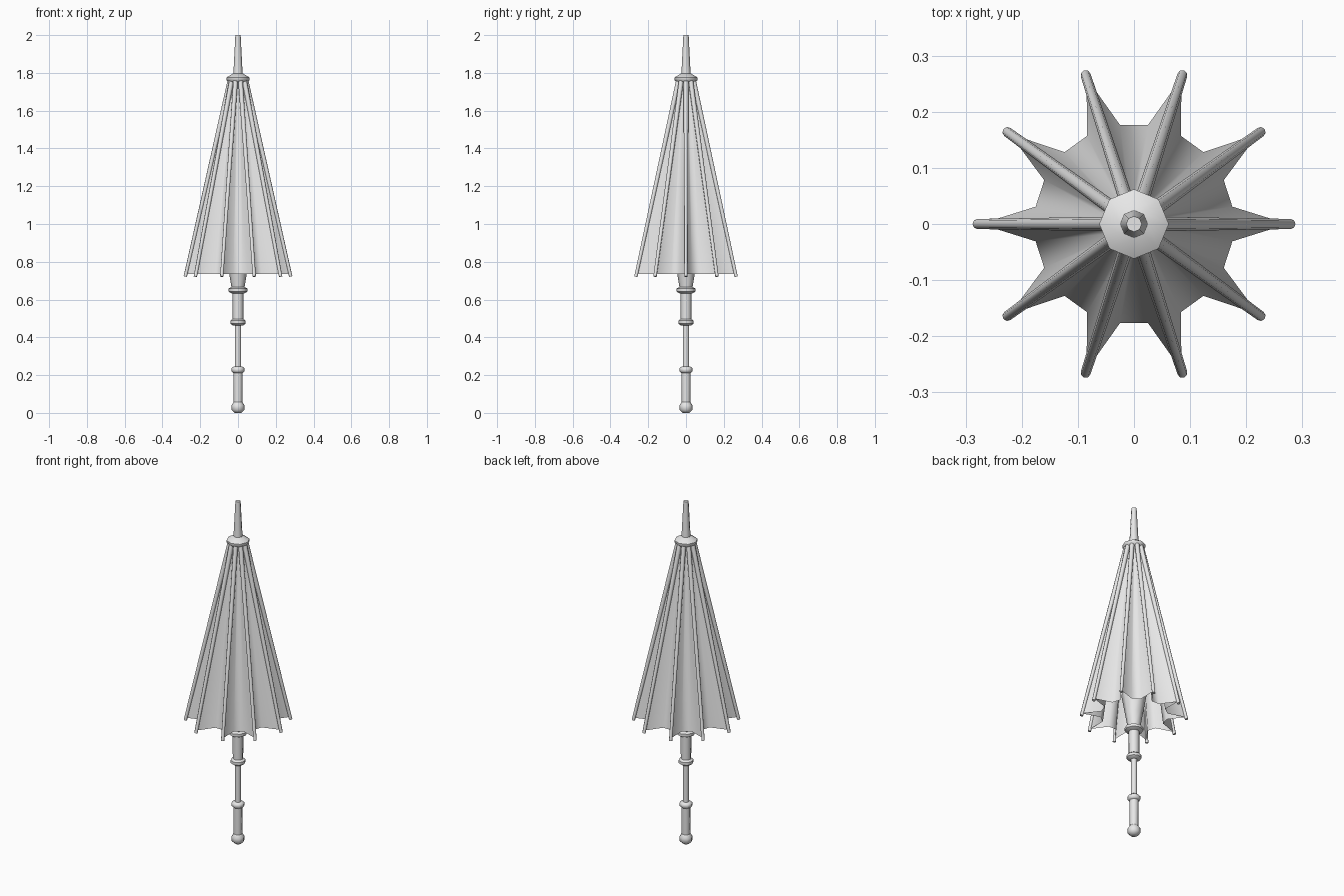
import bpy, bmesh
from math import sin, cos, pi, radians
from mathutils import Vector

cube = bpy.data.objects.get("Cube")
if cube:
    bpy.data.objects.remove(cube, do_unlink=True)

RIBS = 10
SIDES = 8

grey = bpy.data.materials.new("plain_grey")
grey.use_nodes = True
colour = (0.8, 0.8, 0.8, 1)
grey.diffuse_color = colour
grey.node_tree.nodes["Principled BSDF"].inputs["Base Color"].default_value = colour


def polar(r, a, z):
    return Vector((r * cos(a), r * sin(a), z))


def loft(name, rings, smooth_angle, capped=True):
    """Skin a list of equal-sized point rings, listed from bottom to top."""
    bm = bmesh.new()
    rows = [[bm.verts.new(p) for p in ring] for ring in rings]
    n = len(rows[0])
    for low, high in zip(rows, rows[1:]):
        for i in range(n):
            j = (i + 1) % n
            bm.faces.new((low[i], low[j], high[j], high[i]))
    if capped:
        bm.faces.new(rows[0][::-1])
        bm.faces.new(rows[-1])
        bmesh.ops.recalc_face_normals(bm, faces=bm.faces)
    mesh = bpy.data.meshes.new(name)
    bm.to_mesh(mesh)
    bm.free()
    mesh.materials.append(grey)
    mesh.shade_smooth()
    mesh.set_sharp_from_angle(angle=radians(smooth_angle))
    obj = bpy.data.objects.new(name, mesh)
    bpy.context.collection.objects.link(obj)
    return obj


def lathe(name, profile):
    """Turn a (radius, height) profile into an eight-sided solid."""
    rings = [[polar(r, 2 * pi * i / SIDES, z) for i in range(SIDES)]
             for r, z in profile]
    return loft(name, rings, 50)


def collar(name, z, r, inner):
    """Turned ring with bevelled rims."""
    lathe(name, [(inner, z - 0.017), (r, z - 0.008), (r, z + 0.008), (inner, z + 0.017)])


# Pole, handle and turned rings
lathe("pommel", [(0.018, 0), (0.034, 0.015), (0.035, 0.04), (0.023, 0.057)])
lathe("handle_grip", [(0.023, 0.05), (0.025, 0.22)])
collar("grip_ring", 0.228, 0.035, 0.024)
lathe("shaft", [(0.017, 0.22), (0.017, 1.76)])
collar("lower_sleeve_ring", 0.48, 0.04, 0.028)
lathe("sleeve", [(0.028, 0.48), (0.029, 0.65)])
collar("upper_sleeve_ring", 0.65, 0.05, 0.033)
lathe("runner_funnel", [(0.033, 0.655), (0.047, 0.74), (0.068, 0.86), (0.017, 0.87)])

# Crown cap and spike
lathe("crown_cap", [(0.045, 1.748), (0.062, 1.762), (0.062, 1.775), (0.026, 1.797)])
lathe("top_spike", [(0.025, 1.785), (0.014, 2.0)])


# Folded canopy: a ridge on every rib with a flat valley between
def canopy_ring(ridge, valley, z):
    ring = []
    for k in range(RIBS):
        a = 2 * pi * k / RIBS
        ring += [polar(valley, a - radians(10), z), polar(ridge, a, z),
                 polar(valley, a + radians(10), z)]
    return ring


loft("canopy", [canopy_ring(0.274, 0.178, 0.735),
                canopy_ring(0.042, 0.036, 1.765)], 60, capped=False)

# Ribs along the ridges, slightly thicker towards the crown
for k in range(RIBS):
    a = 2 * pi * k / RIBS
    tip, root = polar(0.279, a, 0.722), polar(0.041, a, 1.765)
    axis = (root - tip).normalized()
    side = Vector((-sin(a), cos(a), 0))
    out = side.cross(axis)
    rings = [[centre + (out * cos(t) + side * sin(t)) * r
              for t in (2 * pi * i / SIDES for i in range(SIDES))]
             for centre, r in ((tip, 0.009), (root, 0.013))]
    loft(f"rib_{k + 1}", rings, 50)
